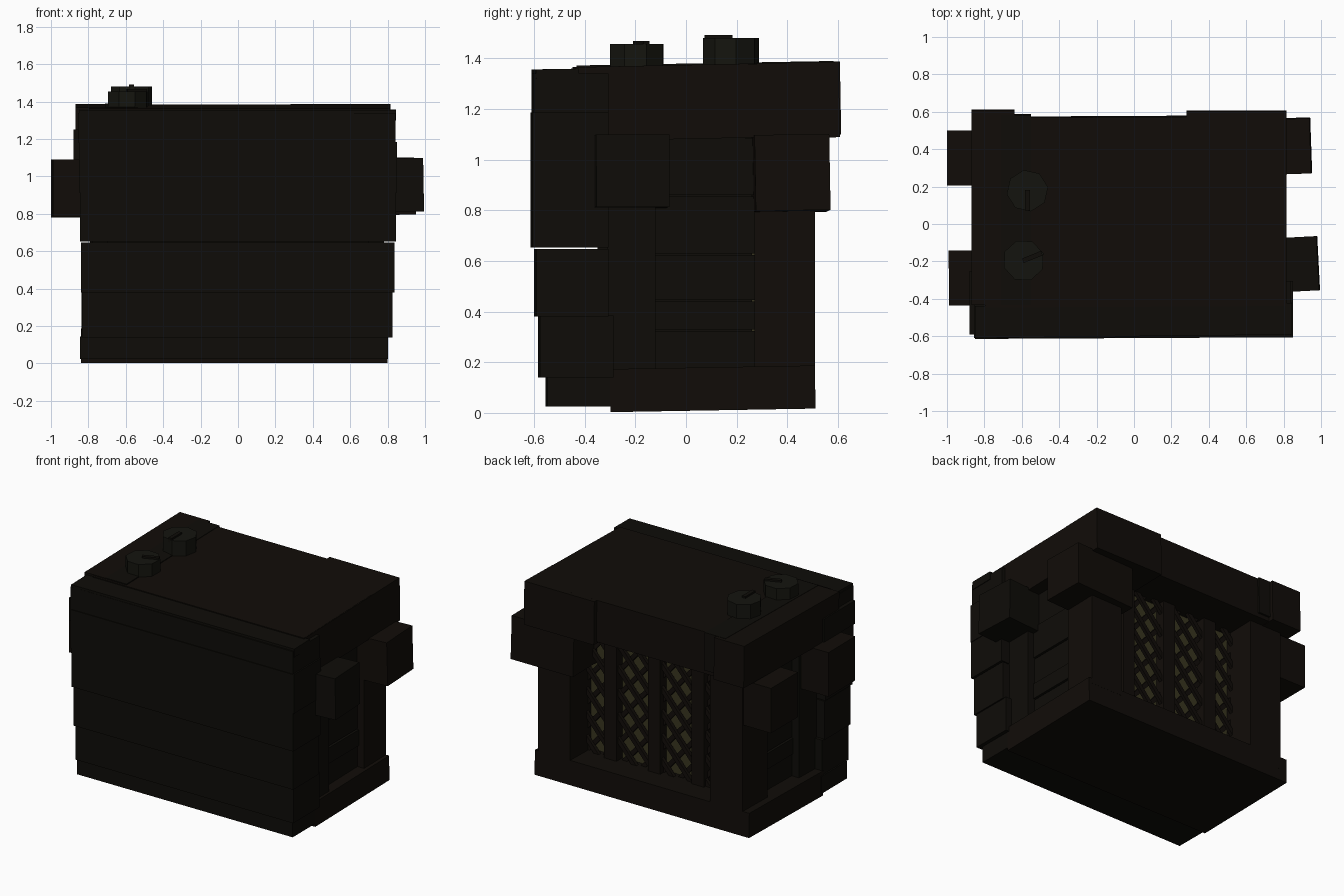
import bpy
from math import radians, cos, sin, atan2, hypot

if "Cube" in bpy.data.objects:
    bpy.data.objects.remove(bpy.data.objects["Cube"])


def mat(name, col):
    m = bpy.data.materials.new(name)
    m.diffuse_color = (*col, 1)
    m.use_nodes = True
    m.node_tree.nodes["Principled BSDF"].inputs["Base Color"].default_value = m.diffuse_color
    return m


WOOD = mat("dark_wood", (0.0055, 0.0038, 0.0025))
PLANK = mat("grey_wood", (0.0045, 0.0038, 0.0025))
KNOB = mat("knob_metal", (0.007, 0.007, 0.0045))
CLOTH = mat("grille_cloth", (0.04, 0.035, 0.014))


def box(name, x, y, z, m=WOOD, rot=(0, 0, 0)):
    """Flat-sided box from ranges, turned about its centre (degrees)."""
    bpy.ops.mesh.primitive_cube_add(
        size=1, location=[(r[0] + r[1]) / 2 for r in (x, y, z)],
        rotation=[radians(a) for a in rot])
    o = bpy.context.object
    o.name = name
    o.scale = [r[1] - r[0] for r in (x, y, z)]
    o.data.materials.append(m)
    return o


# Solid base and dark inner core
box("base", (-.84, .80), (-.30, .51), (.01, .18), WOOD, (1, 0, 0))
box("core", (-.70, .70), (-.35, .26), (.10, 1.25), PLANK)

# Front planks, stepping slightly outward as they go up
planks = [(.025, .145, -.845, .80, -.55, -.27), (.14, .385, -.835, .825, -.58, -.29),
          (.38, .647, -.84, .835, -.595, -.31), (.653, .92, -.845, .845, -.61, -.31),
          (.915, 1.185, -.85, .85, -.61, -.31), (1.18, 1.34, -.855, .84, -.605, -.31)]
for z0, z1, x0, x1, y0, y1 in planks:
    box("front_plank", (x0, x1), (y0, y1), (z0, z1), PLANK, (0, 0, .3))
box("front_top_plank", (-.85, .845), (-.60, -.43), (1.30, 1.357), PLANK, (1, 0, .6))

# Lid: main board, corner pieces and left strips
box("lid", (-.80, .81), (-.44, .575), (1.09, 1.375), WOOD, (1.2, 0, .3))
box("right_back_corner", (.28, .815), (.30, .605), (1.085, 1.383), WOOD, (1.2, 0, 0))
box("right_front_corner", (.50, .815), (-.42, .32), (1.08, 1.371), WOOD, (1.2, 0, 0))
box("left_strip", (-.87, -.64), (-.43, .61), (1.09, 1.378), WOOD, (1, 0, 0))
box("left_inner_strip", (-.71, -.55), (-.43, .585), (1.12, 1.380), PLANK, (1, 0, 0))
box("left_front_corner", (-.88, -.60), (-.59, -.25), (1.09, 1.25), PLANK)

# Corner posts at the back, side posts and recessed boards behind the planks
box("right_back_post", (.53, .775), (.27, .51), (.15, 1.10))
box("left_back_post", (-.79, -.54), (.24, .51), (.10, 1.10))
for s in (-1, 1):
    box("side_post", sorted((s * .60, s * .78)), (-.31, -.12), (.05, 1.10), PLANK)
    cuts = [.17, .33, .445, .63, .86, 1.09]
    for i, (a, b) in enumerate(zip(cuts, cuts[1:])):
        w = .725 + .01 * (i % 2)
        box("side_board", sorted((s * .60, s * w)), (-.14, .29), (a, b - .006), PLANK)

# Protruding corner blocks
box("right_back_block", (.48, .945), (.265, .56), (.795, 1.095), WOOD, (1, -1, 2))
box("right_front_block", (.58, .985), (-.365, -.075), (.81, 1.095), PLANK, (0, -1, 3))
box("left_back_block", (-1, -.58), (.205, .50), (.78, 1.09))
box("left_front_block", (-.99, -.60), (-.435, -.14), (.785, 1.09), WOOD, (0, 0, .5))

# Deep-set back grille: cloth, lattice clipped to the opening, upright bars
GX0, GX1, GZ0, GZ1 = -.56, .55, .17, 1.12
box("grille_cloth", (GX0, GX1), (.24, .28), (GZ0, GZ1), CLOTH)
slope = 1.15
for s in (-1, 1):
    for k in range(-10, 11):
        c = (GZ0 + GZ1) / 2 + k * .165
        xm = (GX0 + GX1) / 2
        xs = sorted(xm + (z - c) / (s * slope) for z in (GZ0, GZ1))
        a, b = max(xs[0], GX0), min(xs[1], GX1)
        if b - a < .03:
            continue
        za, zb = (c + s * slope * (q - xm) for q in (a, b))
        half = hypot(b - a, zb - za) / 2
        mx, mz, yc = (a + b) / 2, (za + zb) / 2, .31 + s * .01
        o = box("lattice_slat", (mx - half, mx + half), (yc - .012, yc + .012),
                (mz - .015, mz + .015))
        o.rotation_euler.y = -atan2(zb - za, b - a)
for x in (.335, 0, -.335):
    box("grille_bar", (x - .047, x + .047), (.28, .35), (.15, 1.12))

# Eight-sided knobs with pointer ridges
for x, y, z, ang, turn in ((-.57, .178, 1.48, -90, 10), (-.59, -.195, 1.455, 22, 20)):
    bpy.ops.mesh.primitive_cylinder_add(vertices=8, radius=.112, depth=.13,
                                        location=(x, y, z - .065),
                                        rotation=(0, 0, radians(turn)))
    o = bpy.context.object
    o.name = "knob"
    o.data.materials.append(KNOB)
    cx, cy = x + .05 * cos(radians(ang)), y + .05 * sin(radians(ang))
    box("knob_pointer", (cx - .055, cx + .055), (cy - .013, cy + .013),
        (z - .02, z + .012), PLANK, (0, 0, ang))
